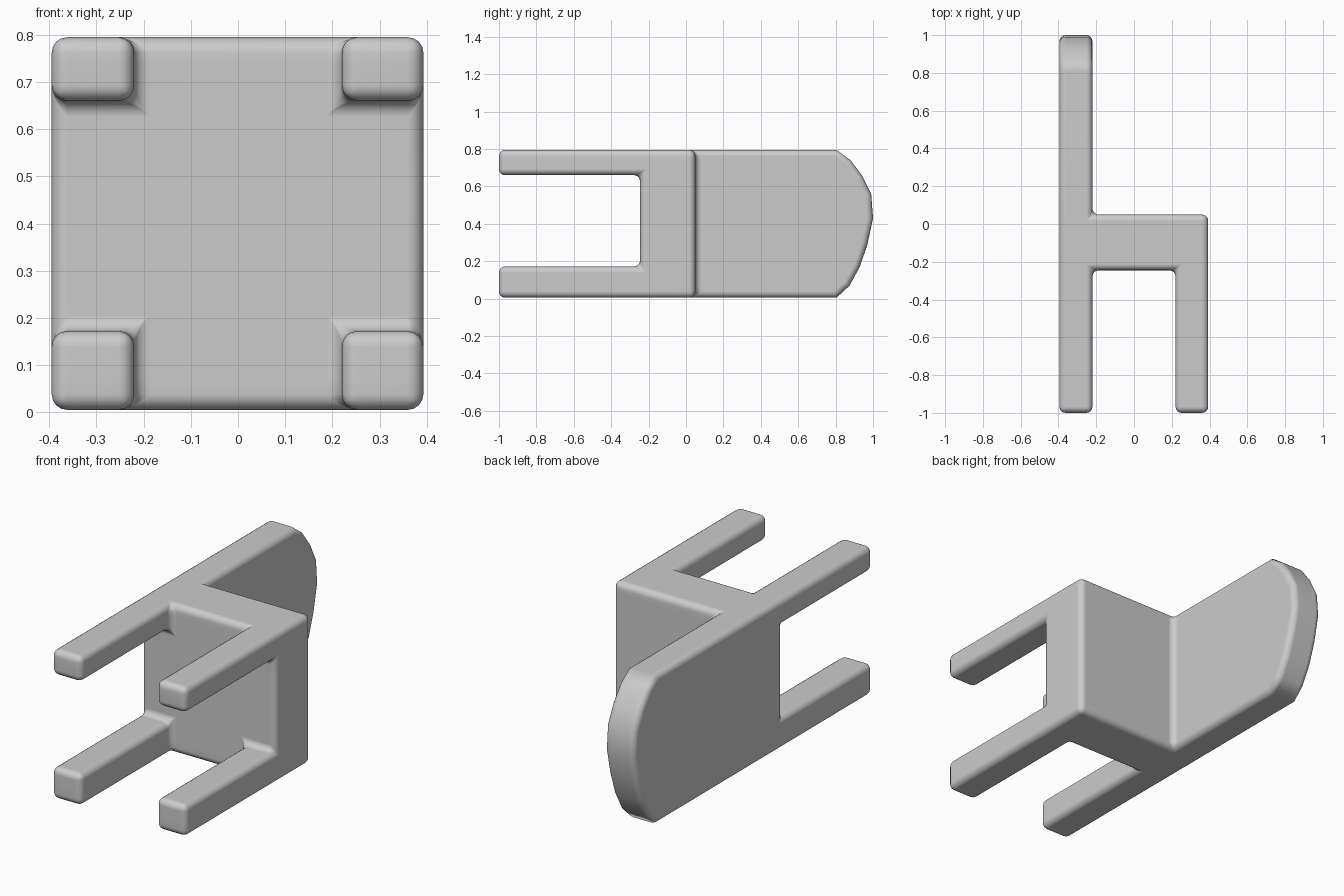
import bpy, bmesh, math

if "Cube" in bpy.data.objects:
    bpy.data.objects.remove(bpy.data.objects["Cube"])

# Cut positions that split the chair into blocks
X = [-0.395, -0.22, 0.22, 0.393]
Y = [-1.0, -0.245, 0.05, 1.0]
Z = [0.005, 0.07, 0.172, 0.29, 0.43, 0.56, 0.66, 0.74, 0.795]
# Rounded top edge of the backrest: reach in y at each z cut
REACH = [0.80, 0.87, 0.925, 0.965, 0.995, 0.985, 0.935, 0.875, 0.80]


def filled(i, j, k):
    """Which blocks are solid: four legs, the seat, the backrest."""
    if not (0 <= i < 3 and 0 <= j < 3 and 0 <= k < 8):
        return False
    if j == 0:
        return i != 1 and (k < 2 or k > 5)
    return j == 1 or i == 0


bm = bmesh.new()
verts = {}


def vert(i, j, k):
    if (i, j, k) not in verts:
        y = REACH[k] + 0.005 if j == 3 else Y[j]
        verts[i, j, k] = bm.verts.new((X[i], y, Z[k]))
    return verts[i, j, k]


# Outer skin of the solid blocks
for i in range(3):
    for j in range(3):
        for k in range(8):
            if not filled(i, j, k):
                continue
            for axis in range(3):
                for side in (0, 1):
                    n = [i, j, k]
                    n[axis] += 2 * side - 1
                    if filled(*n):
                        continue
                    ring = []
                    for a, b in ((0, 0), (1, 0), (1, 1), (0, 1)):
                        c = [i, j, k]
                        c[axis] += side
                        c[(axis + 1) % 3] += a
                        c[(axis + 2) % 3] += b
                        ring.append(vert(*c))
                    bm.faces.new(ring if side else ring[::-1])

# Merge flat areas, then round every hard edge and inner corner
bmesh.ops.dissolve_limit(bm, angle_limit=math.radians(2),
                         verts=bm.verts[:], edges=bm.edges[:])
hard = [e for e in bm.edges if e.calc_face_angle(0) > math.radians(60)]
bmesh.ops.bevel(bm, geom=hard, offset=0.033, offset_type='OFFSET',
                segments=4, profile=0.5, affect='EDGES', clamp_overlap=True)
for f in bm.faces:
    f.smooth = True

mesh = bpy.data.meshes.new("chair")
bm.to_mesh(mesh)
bm.free()
chair = bpy.data.objects.new("chair", mesh)
bpy.context.collection.objects.link(chair)

grey = bpy.data.materials.new("light grey")
grey.diffuse_color = (0.6, 0.6, 0.6, 1)
grey.use_nodes = True
grey.node_tree.nodes["Principled BSDF"].inputs["Base Color"].default_value = grey.diffuse_color
mesh.materials.append(grey)

# Keep the broad faces flat between the rounded edges
wn = chair.modifiers.new("flat_faces", 'WEIGHTED_NORMAL')
wn.weight = 80
